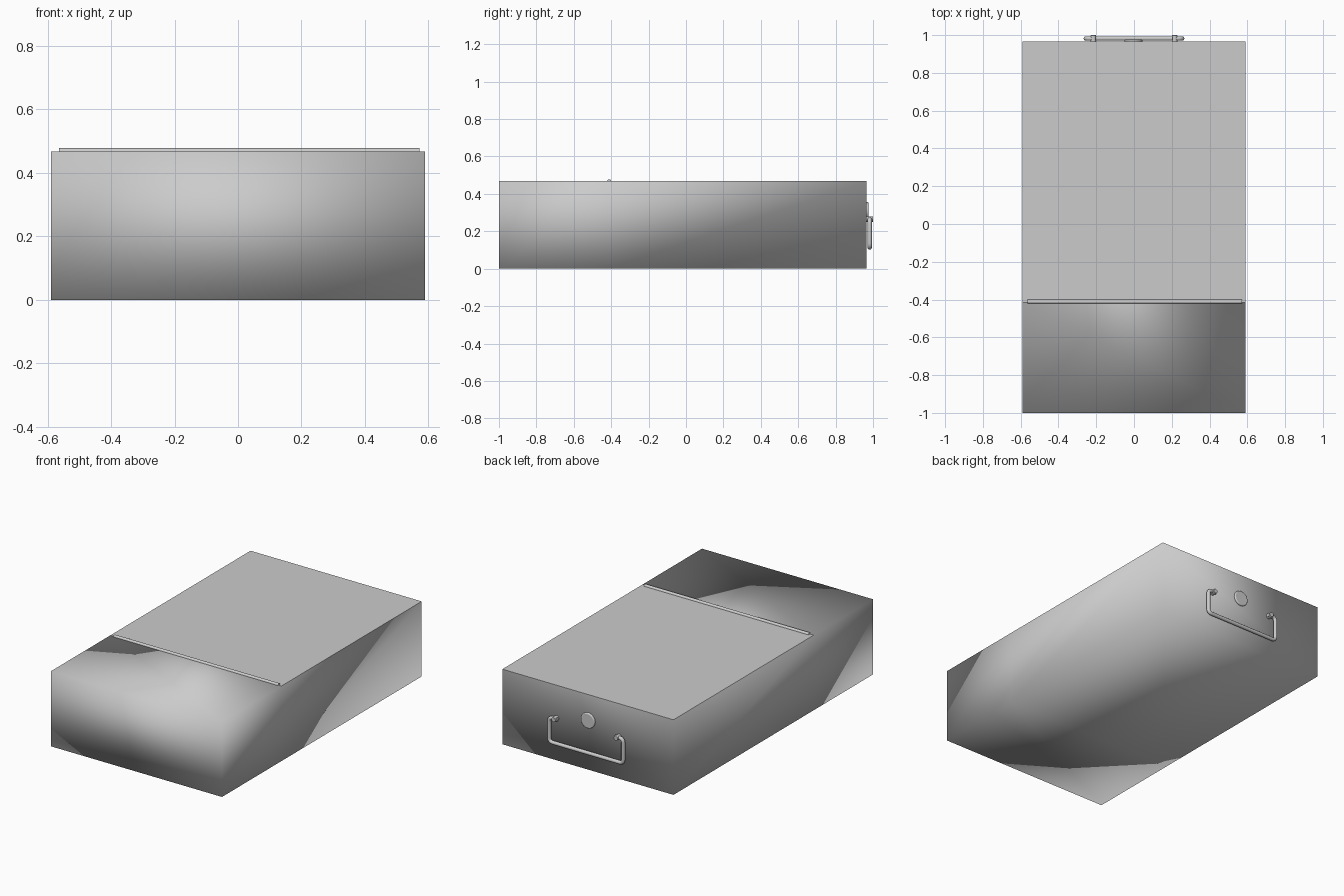
import bpy, bmesh, math
from mathutils import Vector

if "Cube" in bpy.data.objects:
    bpy.data.objects.remove(bpy.data.objects["Cube"])

W, Y0, Y1, H, SPLIT = 0.59, -1.0, 0.966, 0.468, -0.415


def mesh_object(name, verts, faces, smooth=False):
    me = bpy.data.meshes.new(name)
    me.from_pydata(verts, [], faces)
    bm = bmesh.new()
    bm.from_mesh(me)
    bmesh.ops.recalc_face_normals(bm, faces=bm.faces)
    bm.to_mesh(me)
    bm.free()
    for p in me.polygons:
        p.use_smooth = smooth
    ob = bpy.data.objects.new(name, me)
    bpy.context.collection.objects.link(ob)
    return ob


def cylinder(name, radius, depth, loc, rot, bevel=0.0):
    bpy.ops.mesh.primitive_cylinder_add(vertices=32, radius=radius, depth=depth,
                                        location=loc, rotation=rot)
    ob = bpy.context.object
    ob.name = name
    if bevel:
        mod = ob.modifiers.new("soft_edge", 'BEVEL')
        mod.width, mod.segments = bevel, 3
    bpy.ops.object.shade_smooth_by_angle(angle=math.radians(40))
    return ob


# Body: smooth-shaded box with the rear part of its top left open
rings = [(x, y, z) for y in (Y0, SPLIT, Y1) for x, z in ((-W, 0), (W, 0), (W, H), (-W, H))]
faces = [(0, 1, 2, 3), (8, 11, 10, 9)]
for a in (0, 4):
    for i in range(4):
        if a == 4 and i == 2:
            continue
        j = (i + 1) % 4
        faces.append((a + i, a + j, a + 4 + j, a + 4 + i))
mesh_object("body", rings, faces, True)

# Flat lid panel closing the opening
lid = mesh_object("lid", [(-W, SPLIT, H), (W, SPLIT, H), (W, Y1, H), (-W, Y1, H)], [(0, 1, 2, 3)])
if lid.data.polygons[0].normal.z < 0:
    lid.data.flip_normals()

# Hinge rod across the top
cylinder("hinge_rod", 0.011, 1.135, (0.004, -0.411, 0.467), (0, math.pi / 2, 0))

# Round lock button on the back
cylinder("lock_button", 0.048, 0.016, (-0.003, Y1 + 0.002, 0.308), (math.pi / 2, 0, 0), 0.006)

# Handle pivots
for s, side in ((-1, "left"), (1, "right")):
    cylinder("handle_pivot_" + side, 0.015, 0.04, (s * 0.215, 0.98, 0.265),
             (math.pi / 2, 0, 0), 0.003)

# Handle: bent rod with rounded corners
corners = [Vector(p) for p in ((-0.2, 0.265), (-0.255, 0.265), (-0.255, 0.113),
                               (0.255, 0.113), (0.255, 0.265), (0.2, 0.265))]
path = [corners[0]]
for prev, c, nxt in zip(corners, corners[1:], corners[2:]):
    a = c + (prev - c).normalized() * 0.025
    b = c + (nxt - c).normalized() * 0.025
    for k in range(7):
        t = k / 6
        path.append(a * (1 - t) ** 2 + c * 2 * t * (1 - t) + b * t ** 2)
path.append(corners[-1])
cu = bpy.data.curves.new("handle", 'CURVE')
cu.dimensions = '3D'
cu.bevel_depth = 0.0115
cu.bevel_resolution = 4
cu.use_fill_caps = True
sp = cu.splines.new('POLY')
sp.points.add(len(path) - 1)
for pt, p in zip(sp.points, path):
    pt.co = (p.x, 0.982, p.y, 1)
sp.use_smooth = True
bpy.context.collection.objects.link(bpy.data.objects.new("handle", cu))
